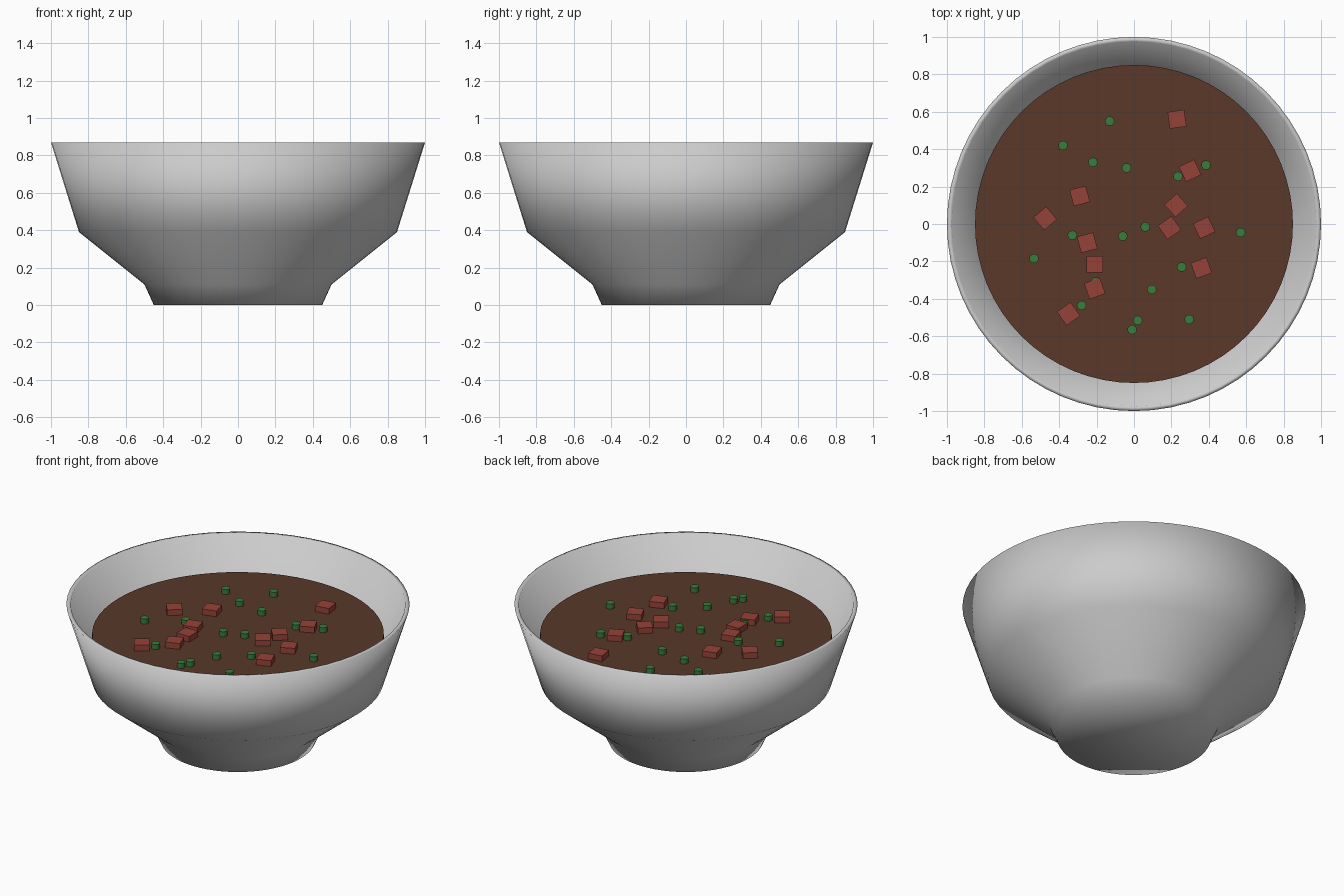
import bpy, bmesh, math
from mathutils import Matrix

if "Cube" in bpy.data.objects:
    bpy.data.objects.remove(bpy.data.objects["Cube"])

SOUP_Z = 0.68


def material(name, rgb):
    m = bpy.data.materials.new(name)
    m.diffuse_color = (*rgb, 1)
    m.use_nodes = True
    m.node_tree.nodes["Principled BSDF"].inputs["Base Color"].default_value = m.diffuse_color
    return m


def add_object(name, bm, mat=None):
    mesh = bpy.data.meshes.new(name)
    bm.to_mesh(mesh)
    bm.free()
    if mat:
        mesh.materials.append(mat)
    ob = bpy.data.objects.new(name, mesh)
    bpy.context.collection.objects.link(ob)
    return ob


def cylinder(name, r, depth, loc, sides, mat):
    bm = bmesh.new()
    bmesh.ops.create_cone(bm, cap_ends=True, segments=sides, radius1=r, radius2=r,
                          depth=depth, matrix=Matrix.Translation(loc))
    return add_object(name, bm, mat)


# Bowl: thin-walled lathe profile, outside from foot to rim, then back down inside
profile = [(0.45, 0), (0.50, 0.11), (0.85, 0.39), (1.0, 0.87),
           (0.975, 0.87), (0.828, 0.405), (0.48, 0.125), (0.435, 0.025)]
SIDES = 64
bm = bmesh.new()
rings = [[bm.verts.new((r * math.cos(2 * math.pi * i / SIDES),
                        r * math.sin(2 * math.pi * i / SIDES), z))
          for i in range(SIDES)] for r, z in profile]
for a, b in zip(rings, rings[1:]):
    for i in range(SIDES):
        j = (i + 1) % SIDES
        bm.faces.new((a[i], a[j], b[j], b[i]))
bm.faces.new(rings[0][::-1])
bm.faces.new(rings[-1])
bmesh.ops.recalc_face_normals(bm, faces=bm.faces)
for f in bm.faces:
    f.smooth = True
add_object("bowl", bm)

# Soup surface
brown = material("soup_brown", (0.10, 0.04, 0.022))
cylinder("soup", 0.85, 0.04, (0, 0, SOUP_Z - 0.02), 64, brown)

# Diced red chunks: x, y, turn in degrees
red = material("chunk_red", (0.30, 0.055, 0.04))
chunks = [(0.23, 0.56, 8), (0.30, 0.285, 25), (-0.29, 0.15, 15), (-0.475, 0.03, 40),
          (0.225, 0.10, 42), (0.19, -0.02, 35), (0.375, -0.02, 25), (-0.25, -0.10, 15),
          (-0.21, -0.215, 0), (-0.21, -0.345, 20), (0.36, -0.235, 20), (-0.35, -0.48, 35)]
for n, (x, y, deg) in enumerate(chunks):
    bm = bmesh.new()
    bmesh.ops.create_cube(bm, size=1, matrix=Matrix.Translation((x, y, SOUP_Z + 0.01))
                          @ Matrix.Rotation(math.radians(deg), 4, 'Z')
                          @ Matrix.Diagonal((0.09, 0.09, 0.054, 1)))
    add_object(f"red_chunk_{n + 1}", bm, red)

# Chopped green herb pieces
green = material("herb_green", (0.04, 0.20, 0.045))
herbs = [(-0.13, 0.55), (-0.38, 0.42), (-0.22, 0.33), (-0.04, 0.30), (0.235, 0.255),
         (0.385, 0.315), (-0.33, -0.06), (-0.06, -0.065), (0.06, -0.015), (0.57, -0.045),
         (-0.535, -0.185), (0.255, -0.23), (-0.205, -0.31), (0.095, -0.35),
         (-0.28, -0.435), (0.02, -0.515), (-0.01, -0.565), (0.295, -0.51)]
for n, (x, y) in enumerate(herbs):
    cylinder(f"green_herb_{n + 1}", 0.025, 0.04, (x, y, SOUP_Z + 0.012), 16, green)
